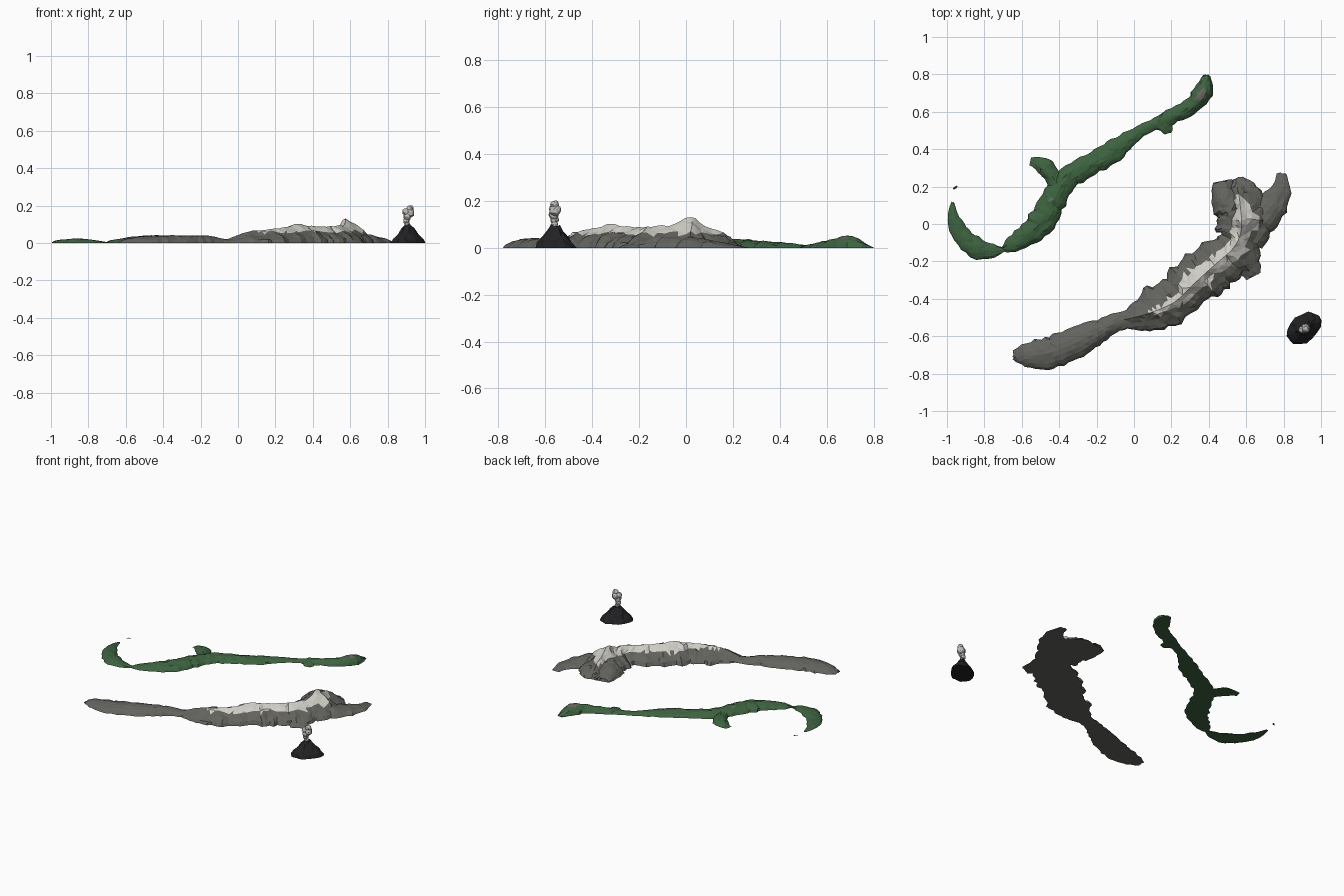
import bpy
import bmesh
import math
import random
from mathutils import Vector, Matrix, noise

random.seed(7)
default_cube = bpy.data.objects.get("Cube")
if default_cube:
    bpy.data.objects.remove(default_cube, do_unlink=True)


def make_material(name, red, green, blue):
    material = bpy.data.materials.new(name)
    material.use_nodes = True
    colour = (red, green, blue, 1)
    material.diffuse_color = colour
    material.node_tree.nodes["Principled BSDF"].inputs["Base Color"].default_value = colour
    return material


grass = make_material("forest green", .047, .125, .05)
rock = make_material("mountain grey", .125, .125, .112)
snow = make_material("snow white", .62, .61, .56)
basalt = make_material("volcanic black", .016, .016, .018)
ash = make_material("smoke grey", .52, .51, .49)

# Cross-sections: distance from the crest and share of the crest height
HILL = [(1, 0), (.85, .38), (.62, .68), (.32, .9), (0, 1)]
PEAK = [(1, 0), (.9, .25), (.68, .46), (.4, .64), (.2, .8), (0, 1)]


def finish(bm, name, materials):
    bmesh.ops.recalc_face_normals(bm, faces=bm.faces)
    mesh = bpy.data.meshes.new(name)
    bm.to_mesh(mesh)
    bm.free()
    for material in materials:
        mesh.materials.append(material)
    part = bpy.data.objects.new(name, mesh)
    bpy.context.collection.objects.link(part)
    return part


def resample(points, step):
    """Smooth curve through the control points, evenly subdivided."""
    rows = [Vector(p) for p in points]
    padded = [rows[0]] + rows + [rows[-1]]
    result = []
    for a, b, c, d in zip(padded, padded[1:], padded[2:], padded[3:]):
        count = max(2, round((c - b).length / step))
        for i in range(count):
            t = i / count
            result.append(b + (c - a) * (t / 2)
                          + (a * 2 - b * 5 + c * 4 - d) * (t * t / 2)
                          + (b * 3 - a - c * 3 + d) * (t ** 3 / 2))
    return result + [rows[-1]]


def ridge(name, points, profile, materials, cap_height=9, step=.027):
    """Sweep a rugged cross-section; points hold x, y, left width, right width, height."""
    rows = resample(points, step)
    bm = bmesh.new()
    left = [(side, share, 2) for side, share in profile]
    right = [(-side, share, 3) for side, share in reversed(profile[:-1])]
    sections = []
    for i, row in enumerate(rows):
        ahead, behind = rows[min(i + 1, len(rows) - 1)], rows[max(i - 1, 0)]
        along = Vector((ahead[0] - behind[0], ahead[1] - behind[1])).normalized()
        normal = Vector((-along.y, along.x))
        spread = {2: random.uniform(.88, 1.12), 3: random.uniform(.88, 1.12)}
        section = []
        for side, share, slot in left + right:
            reach = side * max(row[slot], .004) * spread[slot]
            spot = Vector((row[0], row[1])) + normal * reach
            height = max(row[4], 0) * share
            if 0 < share < 1:
                spot += along * random.uniform(-.007, .007)
                height *= 1 + .22 * noise.noise((spot.x * 20, spot.y * 20, 0)) + random.uniform(-.08, .08)
            elif share:
                height *= random.uniform(.95, 1.03)
            section.append(bm.verts.new((spot.x, spot.y, height)))
        sections.append(section)
    for a, b in zip(sections, sections[1:]):
        for j in range(len(a) - 1):
            quad = bm.faces.new((a[j], a[j + 1], b[j + 1], b[j]))
            quad.material_index = 0
        bm.faces.new((a[0], b[0], b[-1], a[-1]))
    upper = [f for f in bm.faces if any(v.co.z > 0 for v in f.verts)]
    bmesh.ops.triangulate(bm, faces=upper)
    # Caps of a second colour on the high ground
    for face in bm.faces:
        if face.calc_center_median().z > cap_height + random.uniform(-.004, .004):
            face.material_index = 1
    return finish(bm, name, materials)


def even(points):
    return [(x, y, w, w, h) for x, y, w, h in points]


# Long green hill range and its spurs
ridge("green_hill_range", even([
    (.39, .795, .02, 0), (.37, .71, .052, .05), (.31, .635, .045, .038),
    (.17, .56, .04, .02), (.06, .51, .03, .012), (-.03, .45, .047, .02),
    (-.13, .375, .06, .026), (-.26, .305, .06, .03), (-.37, .23, .065, .036),
    (-.43, .13, .07, .042), (-.49, .02, .075, .04), (-.56, -.05, .06, .034),
    (-.65, -.11, .045, .02), (-.70, -.135, .014, .006)]), HILL, [grass, rock], .043)
ridge("green_hill_hook", even([
    (-.69, -.135, .01, .003), (-.77, -.145, .045, .016), (-.85, -.125, .055, .024),
    (-.92, -.06, .05, .02), (-.965, .03, .032, .014), (-.97, .115, .008, 0)]),
    HILL, [grass])
ridge("green_hill_west_spur", even([
    (-.40, .18, .05, .03), (-.44, .26, .045, .028), (-.49, .315, .045, .022),
    (-.555, .335, .02, 0)]), HILL, [grass])
ridge("green_hill_south_spur", even([
    (.13, .56, .05, .018), (.17, .52, .04, .014), (.185, .485, .02, 0)]), HILL, [grass])
ridge("small_islet", even([
    (-.965, .187, .004, 0), (-.955, .195, .006, .003), (-.947, .203, .004, 0)]),
    HILL, [grass], step=.01)

# Snow-capped mountain range: widths differ on each side of the crest
ridge("mountain_range", [
    (.54, .24, .04, .05, 0), (.56, .16, .07, .12, .065), (.57, .08, .09, .14, .09),
    (.575, .02, .09, .14, .135), (.57, -.05, .1, .12, .1), (.53, -.13, .1, .14, .093),
    (.43, -.22, .13, .14, .087), (.32, -.32, .14, .12, .1), (.22, -.415, .13, .11, .078),
    (.1, -.47, .13, .11, .068), (.02, -.495, .08, .08, .05), (-.07, -.515, .03, .04, .015)][::-1],
    PEAK, [rock, snow], .058)
ridge("mountain_northwest_shoulder", even([
    (.47, .23, .05, .02), (.49, .14, .08, .055), (.53, .05, .09, .07), (.53, -.05, .09, .06)]),
    HILL, [rock])
ridge("mountain_northeast_spur", even([
    (.79, .27, .025, 0), (.785, .18, .055, .018), (.73, .09, .085, .036),
    (.66, .01, .09, .05), (.60, -.07, .1, .06)]), HILL, [rock])
ridge("mountain_southeast_foot", even([
    (.64, -.28, .04, 0), (.6, -.2, .08, .04), (.57, -.1, .1, .065)]), HILL, [rock])
ridge("grey_foothills", even([
    (-.645, -.7, .025, 0), (-.6, -.7, .055, .022), (-.5, -.7, .085, .036),
    (-.38, -.665, .088, .041), (-.26, -.61, .075, .041), (-.15, -.555, .055, .038),
    (-.07, -.515, .05, .022), (.03, -.5, .06, .03)]), HILL, [rock])

# Volcano: stacked oval rings with a shallow crater
bm = bmesh.new()
turn = Matrix.Rotation(math.radians(40), 2)
rings = []
sides = 16
for size, height in [(1, 0), (.86, .022), (.62, .048), (.38, .075), (.22, .096), (.12, .088)]:
    ring = []
    for i in range(sides):
        angle = math.tau * i / sides
        wobble = size * random.uniform(.92, 1.06)
        spot = turn @ Vector((.104 * math.cos(angle), .073 * math.sin(angle))) * wobble
        rise = height * random.uniform(.93, 1.05)
        ring.append(bm.verts.new((.908 + spot.x, -.558 + spot.y, rise)))
    rings.append(ring)
for low, high in zip(rings, rings[1:]):
    for i in range(sides):
        j = (i + 1) % sides
        bm.faces.new((low[i], low[j], high[j], high[i]))
bm.faces.new(rings[0])
bm.faces.new(rings[-1])
bmesh.ops.triangulate(bm, faces=[f for f in bm.faces if len(f.verts) == 4])
finish(bm, "volcano_cone", [basalt])

# Smoke: a rising stack of lumpy puffs
bm = bmesh.new()
for x, y, z, radius in [(.905, -.56, .1, .016), (.9, -.56, .118, .018), (.905, -.565, .14, .022),
                        (.918, -.558, .162, .026), (.898, -.565, .166, .02), (.92, -.56, .184, .019)]:
    puff = bmesh.ops.create_icosphere(bm, subdivisions=2, radius=radius)
    for vert in puff["verts"]:
        vert.co *= random.uniform(.88, 1.1)
        vert.co += Vector((x, y, z))
finish(bm, "smoke_plume", [ash])
